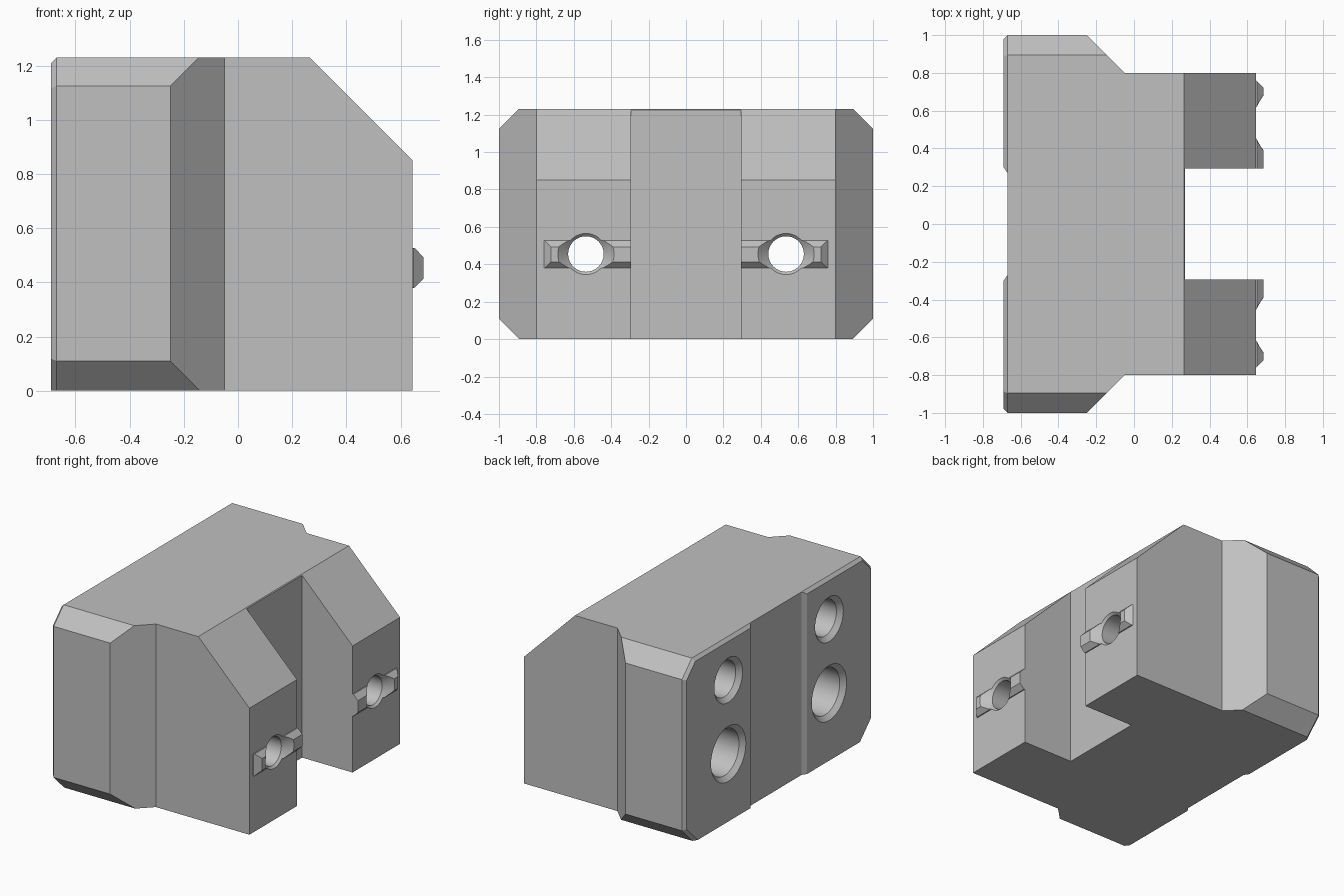
import bpy, bmesh, math
from mathutils import Vector

if "Cube" in bpy.data.objects:
    bpy.data.objects.remove(bpy.data.objects["Cube"])

grey = bpy.data.materials.new("plain grey")
grey.use_nodes = True
grey.diffuse_color = (0.53, 0.53, 0.53, 1)
grey.node_tree.nodes["Principled BSDF"].inputs["Base Color"].default_value = (0.53, 0.53, 0.53, 1)

HEIGHT = 1.23
HOLE_Y = 0.535
SIDES = (-1, 1)


def finish(bm, name):
    bmesh.ops.recalc_face_normals(bm, faces=bm.faces)
    mesh = bpy.data.meshes.new(name)
    bm.to_mesh(mesh)
    bm.free()
    obj = bpy.data.objects.new(name, mesh)
    bpy.context.collection.objects.link(obj)
    mesh.materials.append(grey)
    return obj


def prism(points, offset):
    """Extrude a closed polygon by an offset."""
    bm = bmesh.new()
    face = bm.faces.new([bm.verts.new(p) for p in points])
    new = bmesh.ops.extrude_face_region(bm, geom=[face])["geom"]
    moved = [v for v in new if isinstance(v, bmesh.types.BMVert)]
    bmesh.ops.translate(bm, verts=moved, vec=offset)
    bmesh.ops.recalc_face_normals(bm, faces=bm.faces)
    return bm


def slice_off(bm, point, normal):
    """Remove everything on the normal side of a plane and cap it."""
    bmesh.ops.bisect_plane(bm, geom=bm.verts[:] + bm.edges[:] + bm.faces[:], dist=1e-5,
                           plane_co=point, plane_no=Vector(normal).normalized(), clear_outer=True)
    bmesh.ops.holes_fill(bm, edges=[e for e in bm.edges if e.is_boundary], sides=0)
    bmesh.ops.recalc_face_normals(bm, faces=bm.faces)


def lathe(profile, y, z, name):
    """Round cutter along x from (x, radius) pairs."""
    bm = bmesh.new()
    count = 48
    rings = []
    for x, r in profile:
        angles = [2 * math.pi * i / count for i in range(count)]
        rings.append([bm.verts.new((x, y + r * math.cos(a), z + r * math.sin(a))) for a in angles])
    for a, b in zip(rings, rings[1:]):
        for i in range(count):
            j = (i + 1) % count
            bm.faces.new((a[i], a[j], b[j], b[i]))
    bm.faces.new(rings[0])
    bm.faces.new(rings[-1])
    cutter = finish(bm, name)
    cutter.hide_render = True
    return cutter


def cut(obj, cutter):
    mod = obj.modifiers.new("hole", 'BOOLEAN')
    mod.operation = 'DIFFERENCE'
    mod.solver = 'EXACT'
    mod.object = cutter
    bpy.context.view_layer.objects.active = obj
    bpy.ops.object.modifier_apply(modifier=mod.name)


# Body: mirrored footprint with raised pads behind and a slot between two prongs
half = [(-0.67, 0.27), (-0.69, 0.30), (-0.69, 0.98), (-0.67, 1.0), (-0.25, 1.0),
        (-0.05, 0.8), (0.645, 0.8), (0.645, 0.295), (0.27, 0.295)]
outline = half + [(x, -y) for x, y in reversed(half)]
bm = prism([(x, y, 0) for x, y in outline], (0, 0, HEIGHT))

# Sloped prong tops and the chamfers along the outer and back edges
slice_off(bm, (0.265, 0, HEIGHT), (1, 0, 1))
for s in SIDES:
    slice_off(bm, (0, s, 1.125), (0, s, 1))
    slice_off(bm, (0, s, 0.11), (0, s, -1))
slice_off(bm, (-0.67, 0, HEIGHT), (-1, 0, 1))
for s in SIDES:
    slice_off(bm, (-0.67, s, 1.125), (-1, s * 0.707, 0.707))
    slice_off(bm, (-0.67, s, 0.11), (-1, s * 0.707, -0.707))
body = finish(bm, "body")
parts = [body]

# Locating ridges and stepped holes on both sides
ridge_profile = [(0.645, 0.38), (0.652, 0.38), (0.685, 0.413),
                 (0.685, 0.493), (0.652, 0.527), (0.645, 0.527)]
for s, side in zip(SIDES, ("front", "back")):
    bm = prism([(x, s * 0.295, z) for x, z in ridge_profile], (0, s * 0.465, 0))
    slice_off(bm, (0.685, s * 0.722, 0), (1, s, 0))
    ridge = finish(bm, side + "_ridge")
    parts.append(ridge)

    bolt = lathe([(-0.70, 0.195), (-0.66, 0.155), (0, 0.155), (0, 0.095),
                  (0.63, 0.095), (0.70, 0.165)], s * HOLE_Y, 0.455, "bolt_cutter")
    socket = lathe([(-0.70, 0.16), (-0.66, 0.12), (-0.1, 0.12)],
                   s * HOLE_Y, 0.95, "socket_cutter")
    cut(body, bolt)
    cut(body, socket)
    cut(ridge, bolt)
    for cutter in (bolt, socket):
        bpy.data.objects.remove(cutter)

# Smooth hole walls, crisp edges elsewhere
bpy.ops.object.select_all(action='DESELECT')
for obj in parts:
    obj.select_set(True)
bpy.context.view_layer.objects.active = body
bpy.ops.object.shade_smooth_by_angle(angle=math.radians(20))
